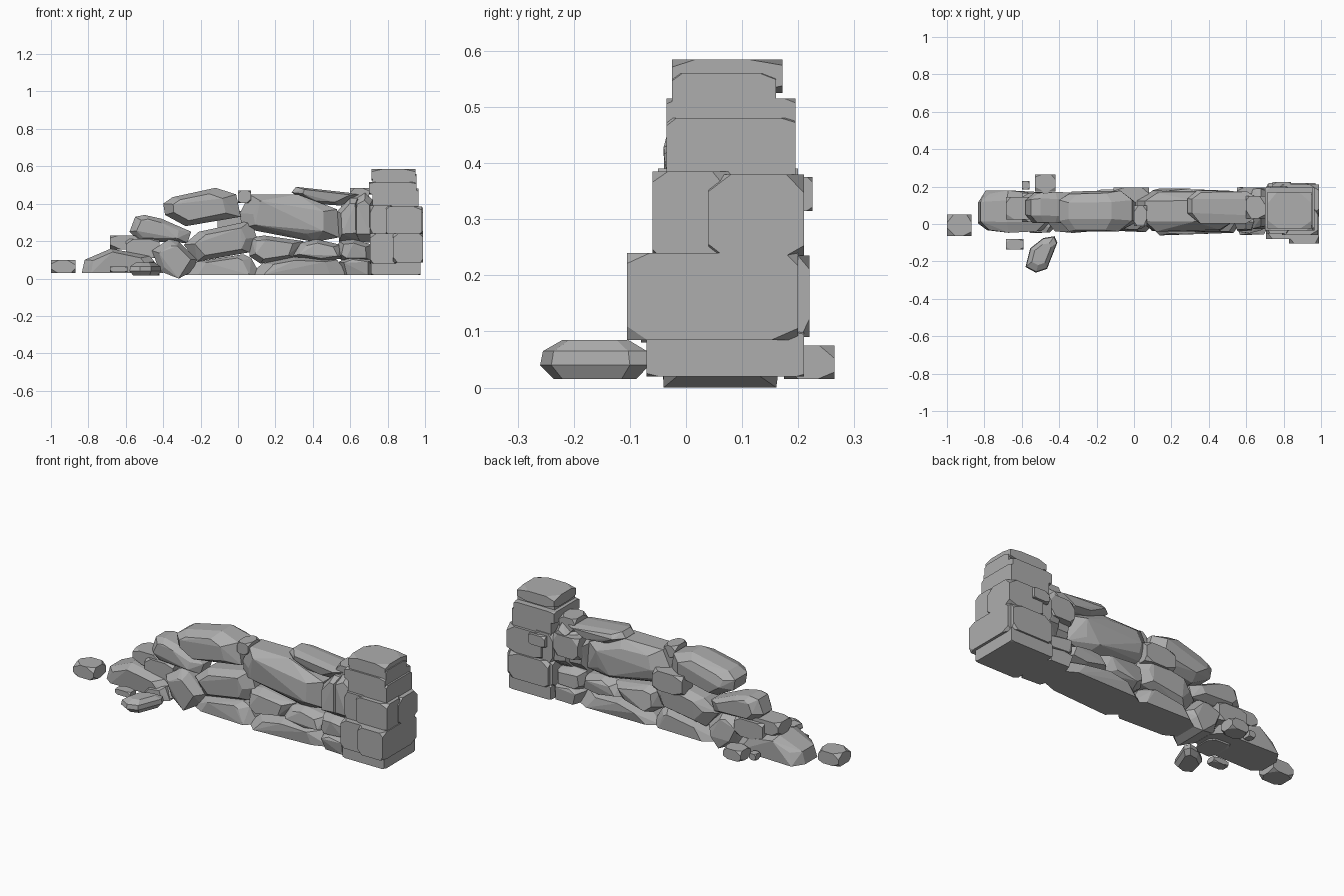
import bpy
import bmesh
import math
import random
from mathutils import Vector

random.seed(7)

default_cube = bpy.data.objects.get("Cube")
if default_cube:
    bpy.data.objects.remove(default_cube, do_unlink=True)

stone_grey = bpy.data.materials.new("stone grey")
stone_grey.use_nodes = True
grey = (.42, .42, .42, 1)
stone_grey.diffuse_color = grey
stone_grey.node_tree.nodes["Principled BSDF"].inputs["Base Color"].default_value = grey


def hull_stone(name, points):
    """Wrap a cloud of points in a faceted convex stone."""
    mesh = bpy.data.meshes.new(name)
    bm = bmesh.new()
    for point in points:
        bm.verts.new(point)
    bmesh.ops.convex_hull(bm, input=bm.verts)
    loose = [v for v in bm.verts if not v.link_faces]
    bmesh.ops.delete(bm, geom=loose, context="VERTS")
    bmesh.ops.dissolve_limit(bm, angle_limit=math.radians(7),
                             verts=bm.verts, edges=bm.edges)
    bmesh.ops.recalc_face_normals(bm, faces=bm.faces)
    bm.to_mesh(mesh)
    bm.free()
    mesh.materials.append(stone_grey)
    stone = bpy.data.objects.new(name, mesh)
    bpy.context.collection.objects.link(stone)


def wobble(amount):
    return random.uniform(-amount, amount)


def wall_stone(name, outline, front=-.03, back=.17, face=.68):
    """Stone from a front outline, tapering to smaller front and back faces."""
    middle = sum((Vector(p) for p in outline), Vector((0, 0))) / len(outline)
    floor = min(z for x, z in outline)
    depth = back - front
    points = []
    for y, scale in ((front, face), (front + depth * .25, 1),
                     (back - depth * .25, 1), (back, face)):
        for corner in outline:
            spread = scale + wobble(.05) if scale < 1 else scale
            spot = middle + (Vector(corner) - middle) * spread
            on_ground = floor < .04 and corner[1] < .04
            z = corner[1] if on_ground else spot.y
            points.append((spot.x, y + wobble(depth * .05), z))
    hull_stone(name, points)


def block_stone(name, xs, ys, zs, cut=.2):
    """Roughly squared stone with every corner chipped off unevenly."""
    lows = Vector((xs[0], ys[0], zs[0]))
    size = Vector((xs[1], ys[1], zs[1])) - lows
    points = []
    for corner in range(8):
        signs = [corner >> axis & 1 for axis in range(3)]
        for axis in range(3):
            spot = Vector(signs)
            chip = cut * random.uniform(.5, 1.3)
            spot[axis] += chip if signs[axis] == 0 else -chip
            points.append([lows[k] + size[k] * spot[k] for k in range(3)])
    hull_stone(name, points)


# End pillar, from the ground up
block_stone("pillar_base", (.71, .975), (-.07, .21), (.02, .1), .08)
block_stone("pillar_low_right_stone", (.705, .87), (-.08, .2), (.08, .24))
block_stone("pillar_low_left_stone", (.83, .99), (-.105, .2), (.085, .24), .14)
block_stone("pillar_low_back_stone", (.72, .97), (.08, .22), (.09, .235))
block_stone("pillar_middle_right_stone", (.705, .84), (-.05, .2), (.23, .39))
block_stone("pillar_middle_front_stone", (.79, .985), (-.06, .08), (.23, .385))
block_stone("pillar_middle_back_stone", (.77, .99), (.04, .21), (.235, .38))
block_stone("pillar_chip", (.74, .84), (.16, .225), (.315, .375))
block_stone("pillar_upper_stone", (.72, .965), (-.035, .195), (.36, .48), .1)
block_stone("pillar_upper_slab", (.7, .955), (-.035, .195), (.45, .515), .12)
block_stone("pillar_cap_lower", (.72, .955), (-.025, .16), (.5, .56))
block_stone("pillar_cap_upper", (.715, .95), (-.025, .172), (.525, .585), .25)

# Ground course
wall_stone("ground_stone_left_end",
           [(.56, .02), (.54, .09), (.6, .12), (.73, .1), (.73, .02)], -.05, .19)
wall_stone("ground_stone_middle",
           [(.06, .02), (.13, .08), (.3, .115), (.53, .1), (.59, .02)], -.05, .18)
wall_stone("ground_stone_right",
           [(-.3, .02), (-.22, .09), (.03, .13), (.07, .11), (.12, .02)], -.04, .18)
wall_stone("ground_corner_stone",
           [(-.46, .15), (-.37, .21), (-.32, .2), (-.22, .1), (-.24, .04), (-.31, 0), (-.42, .04)], -.04, .16)
wall_stone("ground_stone_small",
           [(-.58, .04), (-.55, .08), (-.45, .09), (-.42, .02), (-.54, .02)], -.045, .1)

# Second course
wall_stone("second_stone_right",
           [(-.29, .18), (-.21, .25), (.07, .31), (.1, .22), (.06, .14), (-.22, .09)], -.03, .18)
wall_stone("second_stone_middle",
           [(.06, .12), (.07, .22), (.14, .23), (.35, .2), (.31, .11), (.12, .08)], -.03, .18)
wall_stone("second_stone_left",
           [(.28, .12), (.33, .19), (.42, .21), (.55, .18), (.57, .11), (.45, .09)], -.04, .17)
wall_stone("second_stone_left_end",
           [(.53, .12), (.54, .2), (.62, .21), (.72, .18), (.72, .09), (.56, .09)], -.04, .18)

# Third course
wall_stone("third_stone_right",
           [(-.58, .25), (-.55, .33), (-.5, .34), (-.41, .32), (-.25, .25), (-.27, .19), (-.53, .2)], .01, .17)
wall_stone("third_stone_large",
           [(.01, .35), (.06, .45), (.32, .45), (.53, .37), (.54, .22), (.41, .195), (.02, .27)])
wall_stone("third_stone_left",
           [(.54, .2), (.53, .36), (.6, .43), (.64, .43), (.65, .2)], -.03, .16)
wall_stone("third_stone_left_end",
           [(.62, .2), (.62, .42), (.68, .46), (.72, .42), (.72, .19)], -.02, .18)

# Top course
wall_stone("top_stone_right",
           [(-.4, .4), (-.35, .435), (-.12, .485), (-.01, .45), (.015, .33), (-.28, .28), (-.39, .34)])
block_stone("top_pebble", (0, .07), (-.01, .1), (.405, .47), .3)
wall_stone("top_stone_left",
           [(.285, .46), (.31, .49), (.58, .46), (.67, .45), (.55, .39), (.4, .4)], .01, .175)
block_stone("top_end_pebble", (.6, .7), (.03, .15), (.41, .485), .3)

# Wedge stones filling the back
block_stone("back_wedge_right", (-.11, .08), (.1, .195), (.25, .36), .3)
block_stone("back_wedge_left", (.55, .71), (.1, .195), (.28, .4), .3)

# Collapsed end
wall_stone("fallen_slab",
           [(-.835, .03), (-.82, .1), (-.68, .16), (-.47, .12), (-.4, .03)], -.04, .17, .75)
block_stone("fallen_stone", (-.685, -.52), (.025, .145), (.155, .23), .3)
block_stone("fallen_filler", (-.6, -.42), (.01, .165), (.11, .21), .25)

# Loose rubble on the ground
block_stone("rubble_far_right", (-1, -.87), (-.065, .05), (.03, .1), .3)
block_stone("rubble_front_pebble", (-.685, -.59), (-.135, -.08), (.035, .065), .3)
block_stone("rubble_back_stone", (-.53, -.42), (.175, .265), (.015, .075), .3)
block_stone("rubble_back_pebble", (-.6, -.56), (.185, .23), (.03, .065), .3)
hull_stone("rubble_front_stone",
           [(-.495 + x * s, -.16 + y * s, z)
            for z, s in ((.015, .75), (.04, 1), (.065, .95), (.085, .6))
            for x, y in ((-.085, -.07), (-.03, -.1), (.03, -.08),
                         (.085, .06), (.07, .095), (.01, .085), (-.06, .03))])
